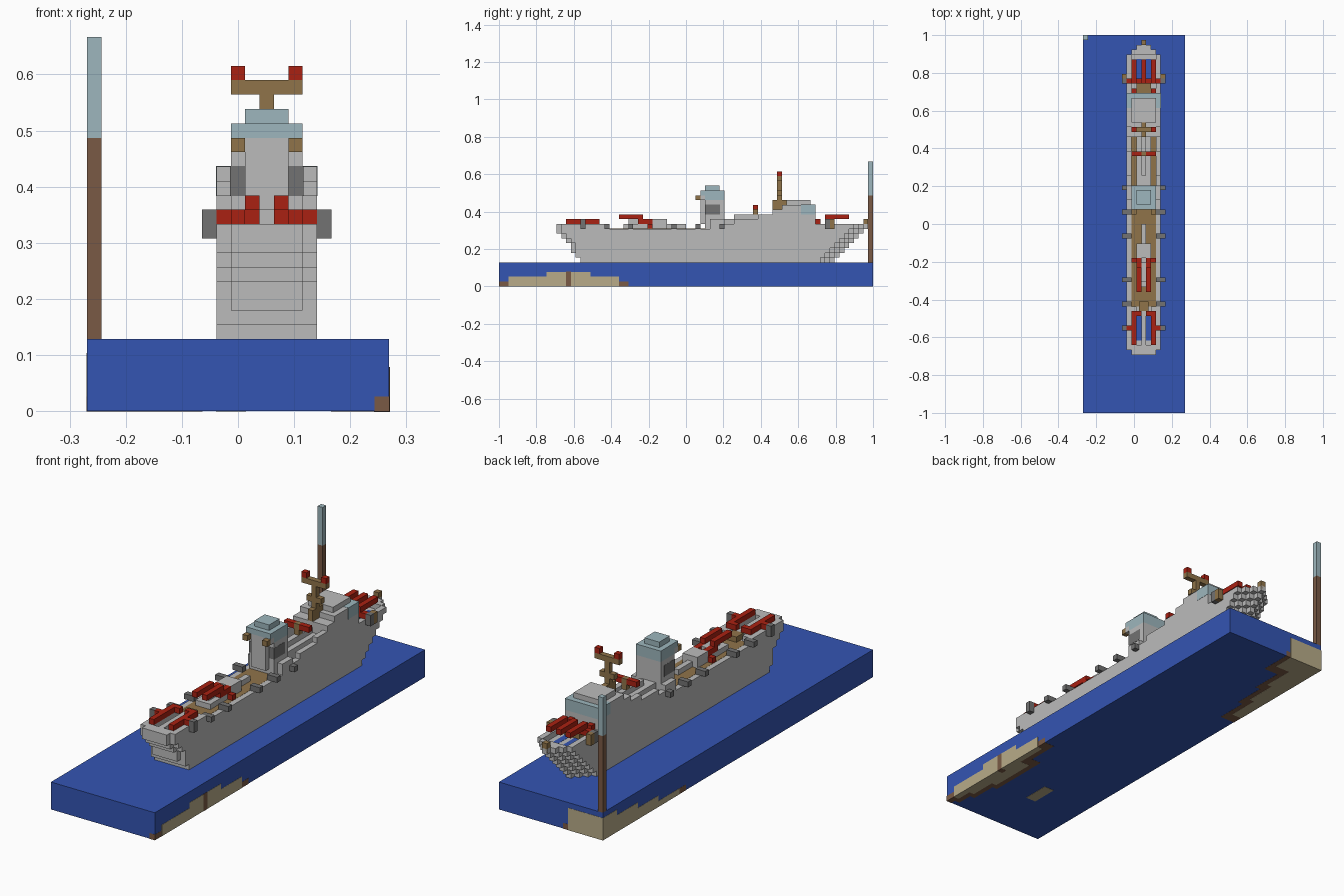
import bpy
import bmesh
from mathutils import Vector

if "Cube" in bpy.data.objects:
    bpy.data.objects.remove(bpy.data.objects["Cube"], do_unlink=True)

CELL = 2 / 78                        # size of one block
ORIGIN = Vector((10.5, 39, 0))       # grid centre, in blocks
MID = 12.5                           # keel line of the ship, in blocks


def material(name, colour):
    mat = bpy.data.materials.new(name)
    mat.use_nodes = True
    rgba = (*colour, 1)
    mat.diffuse_color = rgba
    mat.node_tree.nodes["Principled BSDF"].inputs["Base Color"].default_value = rgba
    return mat


water = material("water_blue", (.034, .09, .45))
grey = material("hull_grey", (.5, .5, .5))
dark = material("dark_grey", (.17, .17, .17))
red = material("gun_red", (.4, .015, .006))
glass = material("pale_glass", (.34, .47, .51))
wood = material("deck_tan", (.28, .175, .068))
earth = material("earth_brown", (.195, .102, .06))
sand = material("sand", (.48, .41, .25))


class Part:
    """Collects grid-aligned blocks into one flat-shaded object."""

    def __init__(self, name, mat, grow=0.0):
        self.name, self.mat, self.grow = name, mat, grow
        self.bm = bmesh.new()

    def block(self, xs, ys, zs):
        low = Vector((xs[0], ys[0], zs[0]))
        high = Vector((xs[1], ys[1], zs[1]))
        cube = bmesh.ops.create_cube(self.bm, size=1)
        for v in cube["verts"]:
            size = high - low + Vector((1, 1, 1)) * self.grow
            offset = Vector([a * b for a, b in zip(v.co, size)])
            v.co = ((low + high) / 2 - ORIGIN + offset) * CELL
        return self

    def centre(self, width, ys, zs):
        return self.block((MID - width / 2, MID + width / 2), ys, zs)

    def pair(self, offset, ys, zs, width=1):
        for side in (-1, 1):
            x = MID + side * offset
            self.block((x - width / 2, x + width / 2), ys, zs)
        return self

    def done(self):
        mesh = bpy.data.meshes.new(self.name)
        self.bm.to_mesh(mesh)
        self.bm.free()
        mesh.materials.append(self.mat)
        obj = bpy.data.objects.new(self.name, mesh)
        bpy.context.collection.objects.link(obj)
        return obj


# Water slab
Part("sea", water).block((0, 21), (0, 78), (0, 5)).done()

# Sea bed banks showing through the slab: y range, width, height
bank_east = [(2, 5, 1, 2), (5, 10, 2, 2), (10, 19, 3, 3), (19, 25, 1, 2)]
bank_west = [(56, 62, 2, 1), (62, 68, 3, 2), (68, 74, 4, 3), (74, 78, 7, 4)]
bed = Part("sand_bank", sand, .08)
fringe = Part("earth_fringe", earth, .05)
for y0, y1, width, height in bank_east:
    bed.block((21 - width, 21), (y0, y1), (0, height))
    fringe.block((20 - width, 21), (y0 - 1, y1 + 2), (0, 1))
for y0, y1, width, height in bank_west:
    bed.block((0, width), (y0, y1), (0, height))
    fringe.block((0, width + 1), (y0 - 2, y1), (0, 1))
bed.block((9, 11), (10, 15), (0, 1))
fringe.block((20, 21), (0, 5), (0, 1))
bed.done()
fringe.done()
Part("earth_seam", earth, .12).block((20, 21), (14, 15), (0, 3)).done()

# Corner post
Part("post", earth).block((0, 1), (77, 78), (5, 19)).done()
Part("post_top", glass).block((0, 1), (77, 78), (19, 26)).done()

# Hull layers: overhanging stern, stepped pointed bow
hull = Part("hull", grey)
stern_start = [17, 16, 15, 15, 14, 13, 12]
for level, stern in enumerate(stern_start):
    zs = (level + 5, level + 6)
    bow = 67 + level
    blunt = 1 if level > 1 else 0
    hull.centre(7, (stern + blunt, bow), zs)
    if blunt:
        hull.centre(5, (stern, stern + 1), zs)
    for step, width in enumerate((5, 3, 1)):
        hull.centre(width, (bow + step, bow + step + 1), zs)
hull.done()

# Bulwarks round stern and bow, rising amidships
rail = Part("bulwark", grey)
rail.centre(5, (12, 13), (12, 13)).centre(7, (13, 14), (12, 13))
rail.pair(3, (14, 22), (12, 13))
rail.pair(3, (44, 74), (12, 13)).pair(3, (49, 66), (13, 14))
rail.pair(3, (54, 66), (14, 15))
for step in range(3):
    rail.pair(2 - step, (74 + step, 75 + step), (12, 13))
rail.done()

# Decking laid between the rails
deck = Part("wood_deck", wood, .06)
deck.centre(5, (22, 27), (11, 12)).centre(5, (35, 43), (11, 12))
deck.pair(2, (27, 35), (11, 12)).pair(2, (47, 60), (11, 12))
deck.done()
pool = Part("blue_deck", water, .06)
pool.pair(1, (15, 20), (11, 12)).pair(1, (69, 73), (11, 12))
pool.done()

# Small side mounts along both rails
mounts = Part("side_mounts", dark)
for y in (22, 27, 36, 41, 46):
    mounts.pair(3.5, (y, y + 1), (12, 13), width=2)
mounts.pair(4, (17, 18), (12, 14)).pair(4, (68, 69), (12, 14))
mounts.done()

# Stern gun battery
aft = Part("stern_guns", red)
aft.pair(2, (14, 21), (13, 14)).pair(3, (17, 18), (13, 14))
aft.pair(1, (20, 21), (13, 14))
aft.done()
rests = Part("stern_gun_rests", grey)
rests.pair(2, (14, 22), (12, 13)).centre(1, (14, 21), (12, 13))
rests.done()
Part("stern_hatch", wood).centre(2, (21, 23), (12, 13)).done()

# Raised aft turret
turret = Part("aft_turret", grey)
turret.centre(3, (26, 32), (12, 13)).centre(1, (27, 31), (13, 14))
turret.centre(3, (32, 35), (12, 14)).centre(1, (35, 39), (12, 13))
turret.done()
barrels = Part("aft_turret_guns", red)
barrels.pair(1, (25, 30), (14, 15)).pair(1, (29, 32), (13, 14))
barrels.pair(2, (31, 32), (12, 13))
barrels.done()

# Bridge tower
tower = Part("bridge_tower", grey)
tower.centre(7, (44, 47), (12, 14)).centre(5, (43, 47), (12, 18))
tower.centre(3, (42, 43), (13, 19)).centre(5, (42, 43), (18, 19))
tower.done()
Part("bridge_ports", dark, .08).pair(2, (43, 46), (15, 17)).done()
Part("bridge_brackets", wood).pair(2, (41, 42), (18, 19)).done()
cabin = Part("bridge_glass", glass)
cabin.centre(5, (43, 47), (18, 19)).centre(5, (42, 47), (19, 20))
cabin.centre(3, (43, 46), (20, 21))
cabin.done()

# Midship housing and cross-shaped signal post
house = Part("midship_house", grey)
house.centre(3, (47, 57), (12, 14)).centre(1, (49, 57), (14, 15))
house.done()
Part("signal_post", wood).centre(1, (53, 54), (15, 17)).done()
Part("signal_lamps", red).pair(1.5, (53, 54), (16, 17), width=2).done()

# Forward superstructure
fore = Part("forward_house", grey)
fore.centre(7, (57, 66), (12, 16)).centre(7, (59, 66), (16, 17))
fore.centre(5, (60, 65), (17, 18))
fore.done()
Part("forward_windows", glass, .08).centre(7, (63, 66), (15, 17)).done()

# Mast with yards and lamps
mast = Part("mast", wood)
mast.centre(1, (58, 59), (16, 23)).centre(5, (58, 59), (22, 23))
mast.centre(3, (58, 59), (19, 20)).centre(1, (57, 60), (16, 18))
mast.done()
Part("mast_lamps", red).pair(2, (58, 59), (23, 24)).done()

# Bow battery
prow = Part("bow_guns", red)
prow.centre(7, (68, 69), (13, 14))
prow.centre(1, (68, 73), (14, 15)).pair(2, (68, 73), (14, 15))
prow.pair(2, (66, 67), (13, 14))
prow.done()
Part("bow_gun_base", wood).centre(3, (66, 69), (12, 13)).done()
Part("bow_gun_ends", wood).pair(4, (69, 70), (12, 14)).done()
Part("bow_bollard", grey).centre(3, (74, 76), (12, 13)).done()
Part("bow_staff", wood).centre(1, (76, 77), (12, 14)).done()
